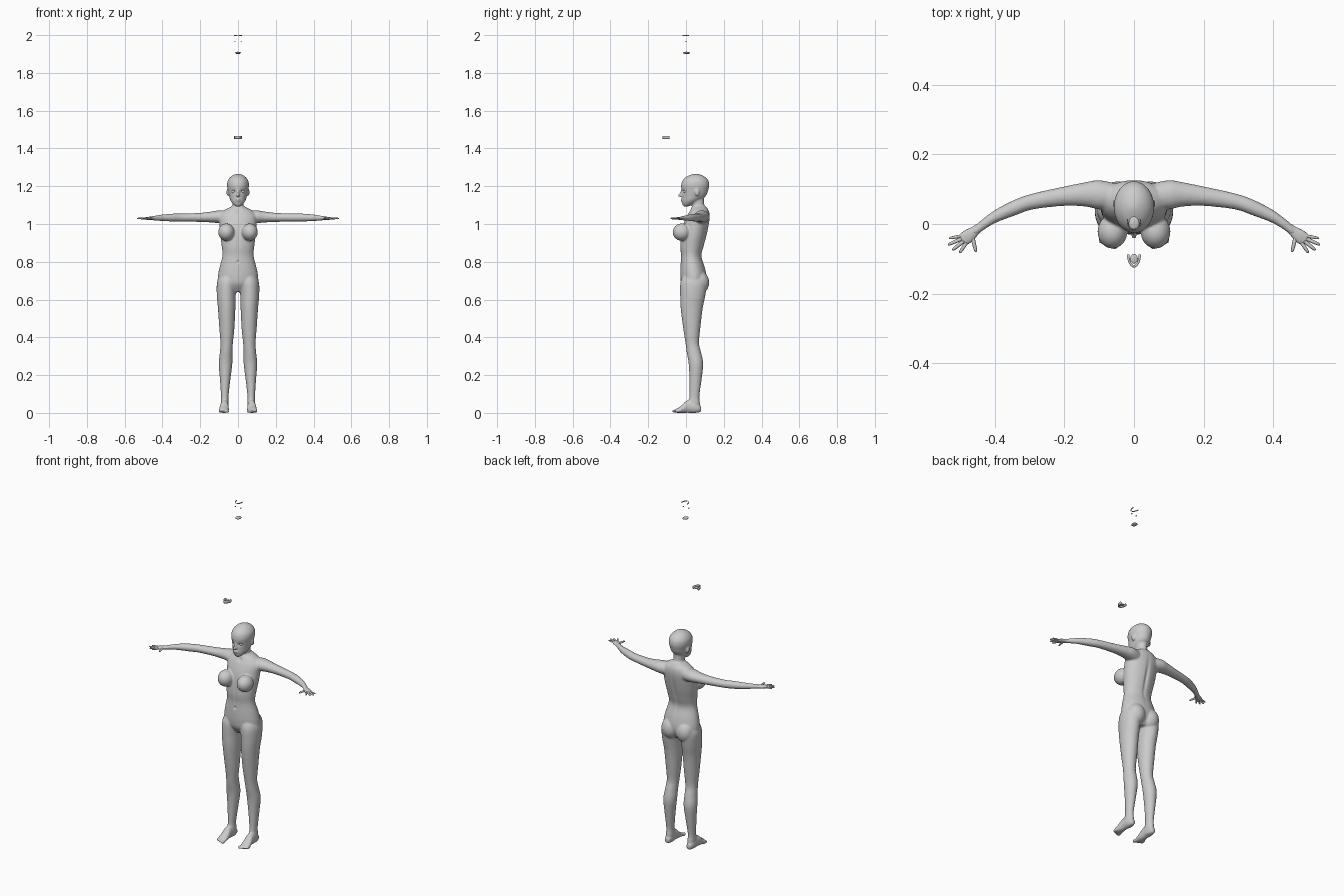
import bpy, bmesh
from math import sin, cos, pi, exp
from mathutils import Vector, Matrix

X, Y, Z = Vector((1, 0, 0)), Vector((0, 1, 0)), Vector((0, 0, 1))


def catmull(rows, steps):
    out = []
    for i in range(len(rows) - 1):
        p0, p1, p2 = rows[max(i - 1, 0)], rows[i], rows[i + 1]
        p3 = rows[min(i + 2, len(rows) - 1)]
        for s in range(steps):
            t = s / steps
            out.append([0.5 * (2 * b + (c - a) * t + (2 * a - 5 * b + 4 * c - d) * t * t
                               + (3 * b - a - 3 * c + d) * t ** 3)
                        for a, b, c, d in zip(p0, p1, p2, p3)])
    return out + [list(rows[-1])]


def loft(bm, rows, u, v, sides=24, steps=4):
    """Rows are x, y, z, radius along u, radius along v."""
    rings = []
    for x, y, z, a, b in catmull(rows, steps):
        c = Vector((x, y, z))
        rings.append([bm.verts.new(c + u * a * cos(2 * pi * k / sides) + v * b * sin(2 * pi * k / sides))
                      for k in range(sides)])
    faces = [bm.faces.new(rings[0]), bm.faces.new(rings[-1])]
    for r, q in zip(rings, rings[1:]):
        for k in range(sides):
            n = (k + 1) % sides
            faces.append(bm.faces.new((r[k], r[n], q[n], q[k])))
    bmesh.ops.recalc_face_normals(bm, faces=faces)


def column(bm, rows, sides=32):
    """Rows are centre x, z, half width, front y, back y."""
    loft(bm, [(x, (f + b) / 2, z, w, (b - f) / 2) for x, z, w, f, b in rows], X, Y, sides)


def ball(bm, c, r, rot=None):
    m = Matrix.Translation(c) @ (rot or Matrix()) @ Matrix.Diagonal((*r, 1))
    bmesh.ops.create_uvsphere(bm, u_segments=20, v_segments=14, radius=1, matrix=m)


def make(name, bm):
    me = bpy.data.meshes.new(name)
    bm.to_mesh(me)
    bm.free()
    ob = bpy.data.objects.new(name, me)
    bpy.context.collection.objects.link(ob)
    me.polygons.foreach_set("use_smooth", [True] * len(me.polygons))
    return ob


def apply_all(ob):
    bpy.context.view_layer.objects.active = ob
    for m in list(ob.modifiers):
        bpy.ops.object.modifier_apply(modifier=m.name)


body = bmesh.new()
# torso and neck
column(body, [(0, .64, .05, .005, .08), (0, .68, .102, -.023, .105), (0, .72, .107, -.03, .11),
              (0, .77, .098, -.03, .1), (0, .83, .083, -.027, .083), (0, .88, .086, -.031, .094),
              (0, .94, .094, -.026, .11), (0, 1.0, .098, -.013, .122), (0, 1.04, .1, .003, .126),
              (0, 1.068, .08, .018, .122), (0, 1.088, .045, .03, .11), (0, 1.095, .03, .035, .105)])
column(body, [(0, 1.05, .038, .03, .11), (0, 1.08, .031, .034, .102), (0, 1.11, .029, .028, .096),
              (0, 1.15, .03, .02, .096)])
# head
column(body, [(0, 1.093, .012, -.012, .012), (0, 1.105, .026, -.02, .04), (0, 1.125, .04, -.022, .075),
              (0, 1.15, .048, -.022, .106), (0, 1.18, .054, -.024, .118), (0, 1.205, .058, -.026, .123),
              (0, 1.23, .054, -.018, .118), (0, 1.25, .039, .002, .1), (0, 1.262, .019, .028, .074),
              (0, 1.266, .004, .045, .055)])
# nose and lips
ball(body, (0, -.031, 1.151), (.009, .012, .008))
ball(body, (0, -.023, 1.166), (.006, .009, .022), Matrix.Rotation(-.25, 4, 'X'))
ball(body, (0, -.02, 1.129), (.015, .009, .004))
ball(body, (0, -.019, 1.122), (.013, .009, .0045))
for s in (-1, 1):
    # ear, chest, buttock
    ball(body, (s * .054, .058, 1.168), (.007, .013, .02), Matrix.Rotation(.2, 4, 'X'))
    ball(body, (s * .062, -.022, .957), (.043, .049, .046))
    ball(body, (s * .047, .07, .69), (.052, .053, .062))
    # leg
    column(body, [(s * .052, .73, .04, -.015, .085), (s * .059, .69, .052, -.03, .11),
                  (s * .062, .62, .05, -.031, .102), (s * .06, .55, .046, -.028, .088),
                  (s * .059, .45, .04, -.015, .076), (s * .06, .37, .033, -.003, .069),
                  (s * .063, .32, .033, .004, .08), (s * .066, .26, .036, .014, .091),
                  (s * .068, .18, .028, .018, .083), (s * .07, .09, .02, .018, .071),
                  (s * .07, .05, .021, .012, .074), (s * .07, .006, .018, .01, .075)], 24)
    # foot and toes
    loft(body, [(s * .07, .08, .02, .012, .014), (s * .071, .055, .028, .021, .028),
                (s * .072, .01, .034, .022, .034), (s * .074, -.025, .019, .026, .019),
                (s * .075, -.05, .011, .026, .011)], X, Z)
    for i in range(5):
        ball(body, (s * (.054 + .0105 * i), -.057 + .004 * i, .009),
             (.0075 if i == 0 else .0058, .018, .009 - .0005 * i))
    # arm
    loft(body, [(s * .05, .08, 1.035, .036, .036), (s * .1, .084, 1.038, .042, .034),
                (s * .14, .085, 1.037, .035, .029), (s * .2, .08, 1.035, .028, .024),
                (s * .29, .065, 1.034, .023, .021), (s * .34, .048, 1.034, .023, .021),
                (s * .4, .021, 1.033, .019, .017), (s * .445, -.01, 1.031, .016, .012),
                (s * .46, -.022, 1.03, .015, .01)], Y, Z)
ob = make("body", body)
m = ob.modifiers.new("blend", 'REMESH')
m.mode, m.voxel_size, m.use_smooth_shade = 'VOXEL', .0045, True
m = ob.modifiers.new("soften", 'SMOOTH')
m.factor, m.iterations = .5, 4
apply_all(ob)

# sculpted hollows: centre, radii, push
dents = [((s * .023, -.016, 1.172), (.011, .02, .008), (0, .008, 0)) for s in (-1, 1)]
dents += [((0, .12, .9), (.01, .05, .1), (0, -.008, 0)),
          ((0, -.03, .9), (.008, .03, .06), (0, .004, 0)),
          ((0, -.03, .8), (.006, .02, .007), (0, .008, 0)),
          ((0, .02, 1.065), (.012, .02, .01), (0, .006, 0))]
for v in ob.data.vertices:
    for c, r, p in dents:
        d = sum(((a - b) / k) ** 2 for a, b, k in zip(v.co, c, r))
        if d < 9:
            v.co += Vector(p) * exp(-d)
    v.co.z = max(v.co.z, 0)

# eyes
for s, side in ((-1, "right"), (1, "left")):
    bm = bmesh.new()
    ball(bm, (s * .023, -.001, 1.172), (.012, .012, .011))
    make(side + "_eye", bm)

    # hand: palm, four fingers and thumb
    bm = bmesh.new()
    across = Vector((.6 * s, .8, 0))
    loft(bm, [(s * .44, -.007, 1.031, .012, .01), (s * .456, -.019, 1.03, .014, .009),
              (s * .475, -.034, 1.03, .019, .008), (s * .491, -.045, 1.029, .018, .006),
              (s * .495, -.048, 1.029, .014, .004)], across, Z, 16)
    for bx, by, tx, ty, r in ((.482, -.054, .501, -.083, .0053), (.488, -.048, .522, -.075, .0055),
                              (.492, -.041, .535, -.06, .0053), (.493, -.034, .532, -.041, .0046),
                              (.465, -.034, .454, -.081, .0058)):
        u = Vector((-(ty - by), s * (tx - bx), 0)).normalized()
        u.x *= s * s
        u = Vector((s * -(ty - by), tx - bx, 0)).normalized()
        rows = [(s * (bx + (tx - bx) * t), by + (ty - by) * t, 1.029 + .004 * t * (1 - t), r * k, r * k)
                for t, k in ((0, 1), (.3, 1), (.55, .95), (.85, .8), (.96, .5), (1, .15))]
        loft(bm, rows, u, Z, 10, 2)
    make(side + "_hand", bm)


def arch(name, y, z, w, depth, thick, height, start=0, end=pi):
    """U-shaped band open to the back."""
    bm = bmesh.new()
    rings = []
    for i in range(17):
        a = start + (end - start) * i / 16
        o = Vector((w * cos(a), y - depth * sin(a), z))
        n = Vector((cos(a), -sin(a), 0)) * thick
        rings.append([bm.verts.new(o - n * j + Z * h * height / 2) for j, h in ((0, -1), (0, 1), (1, 1), (1, -1))])
    bm.faces.new(rings[0])
    bm.faces.new(rings[-1])
    for r, q in zip(rings, rings[1:]):
        for k in range(4):
            bm.faces.new((r[k], r[(k + 1) % 4], q[(k + 1) % 4], q[k]))
    bmesh.ops.recalc_face_normals(bm, faces=bm.faces)
    make(name, bm)


# loose mouth parts floating above the figure
arch("lower_mouth_band", -.088, 1.458, .02, .037, .007, .014)
bm = bmesh.new()
ball(bm, (0, -.1, 1.457), (.011, .014, .004))
make("mouth_floor", bm)
bm = bmesh.new()
ball(bm, (0, .003, 1.906), (.015, .019, .006))
make("tongue", bm)
arch("upper_arc_right", .015, 2 - .0025, .02, .035, .003, .005, pi * .56, pi)
arch("upper_arc_left", .015, 2 - .0025, .02, .035, .003, .005, 0, pi * .44)
for s, side in ((-1, "right"), (1, "left")):
    bm = bmesh.new()
    ball(bm, (s * .017, 0, 1.967), (.003, .006, .002))
    make(side + "_small_piece", bm)
